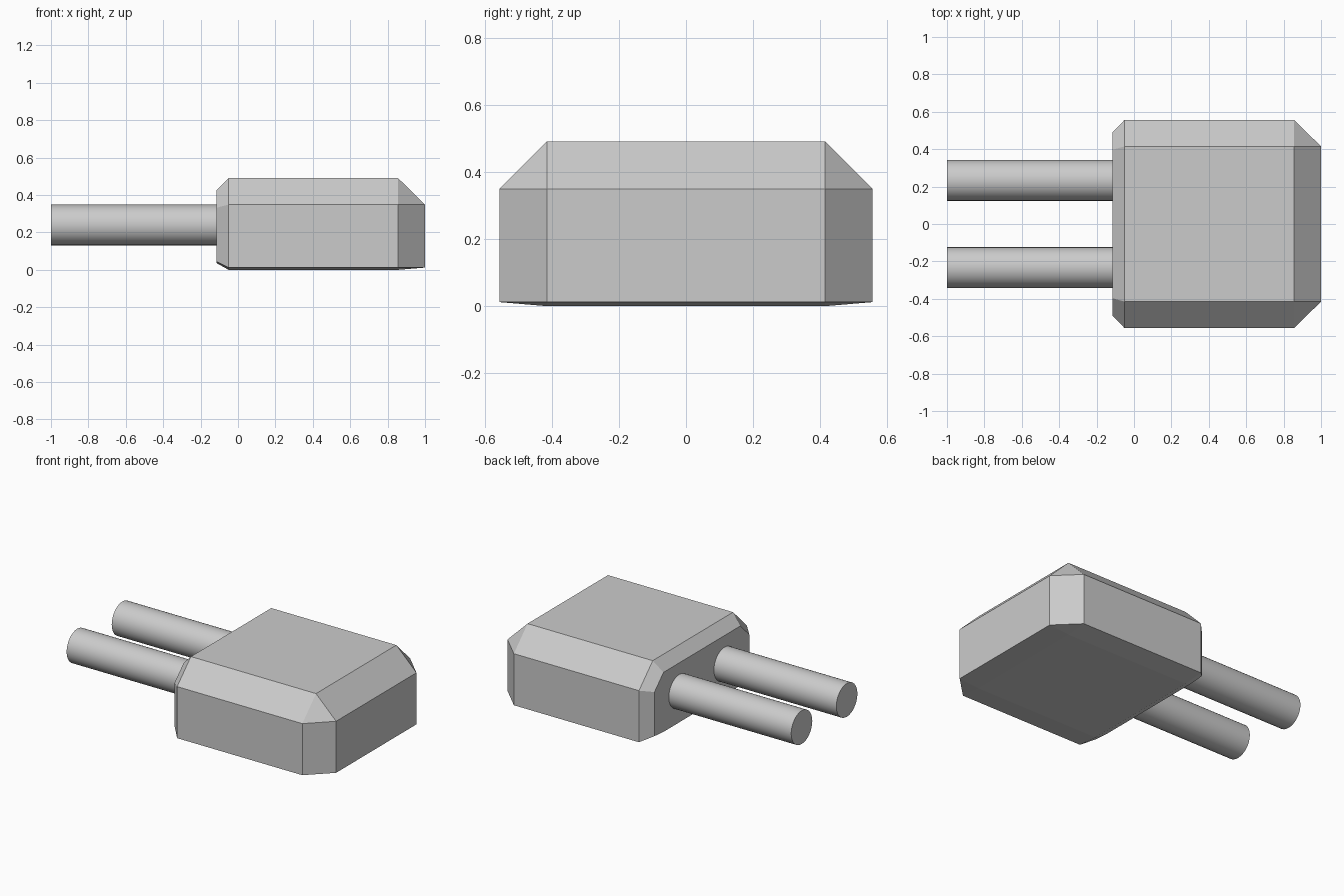
import bpy, bmesh, math

if "Cube" in bpy.data.objects:
    bpy.data.objects.remove(bpy.data.objects["Cube"])


def section(x, y_side, y_flat, z_bottom, z_low, z_high, z_top):
    """Symmetric eight-sided cross-section across the body at x."""
    half = [(y_flat, z_bottom), (y_side, z_low), (y_side, z_high), (y_flat, z_top)]
    loop = half + [(-y, z) for y, z in reversed(half)]
    return [(x, y, z) for y, z in loop]


# Chamfered body: lofted sections, the last one collapsing to a rectangle
sections = [
    section(-0.115, 0.49, 0.397, 0.036, 0.044, 0.332, 0.425),
    section(-0.05, 0.557, 0.415, 0.0, 0.012, 0.349, 0.491),
    section(0.855, 0.557, 0.415, 0.0, 0.012, 0.349, 0.491),
    section(1.0, 0.415, 0.415, 0.012, 0.012, 0.349, 0.349),
]
bm = bmesh.new()
rings = [[bm.verts.new(p) for p in s] for s in sections]
for a, b in zip(rings, rings[1:]):
    for i in range(8):
        j = (i + 1) % 8
        bm.faces.new((a[i], a[j], b[j], b[i]))
bm.faces.new(rings[0])
bm.faces.new(rings[-1])
bmesh.ops.remove_doubles(bm, verts=bm.verts[:], dist=0.0001)
bmesh.ops.recalc_face_normals(bm, faces=bm.faces[:])
mesh = bpy.data.meshes.new("body")
bm.to_mesh(mesh)
bm.free()
bpy.context.collection.objects.link(bpy.data.objects.new("body", mesh))

# Two parallel round pins
x_start, x_end = -1.0, -0.1
for name, y in (("front_pin", -0.233), ("back_pin", 0.233)):
    bpy.ops.mesh.primitive_cylinder_add(
        vertices=32, radius=0.109, depth=x_end - x_start,
        location=((x_start + x_end) / 2, y, 0.24), rotation=(0, math.pi / 2, 0))
    bpy.context.object.name = name
    bpy.ops.object.shade_smooth_by_angle(angle=math.radians(30))
